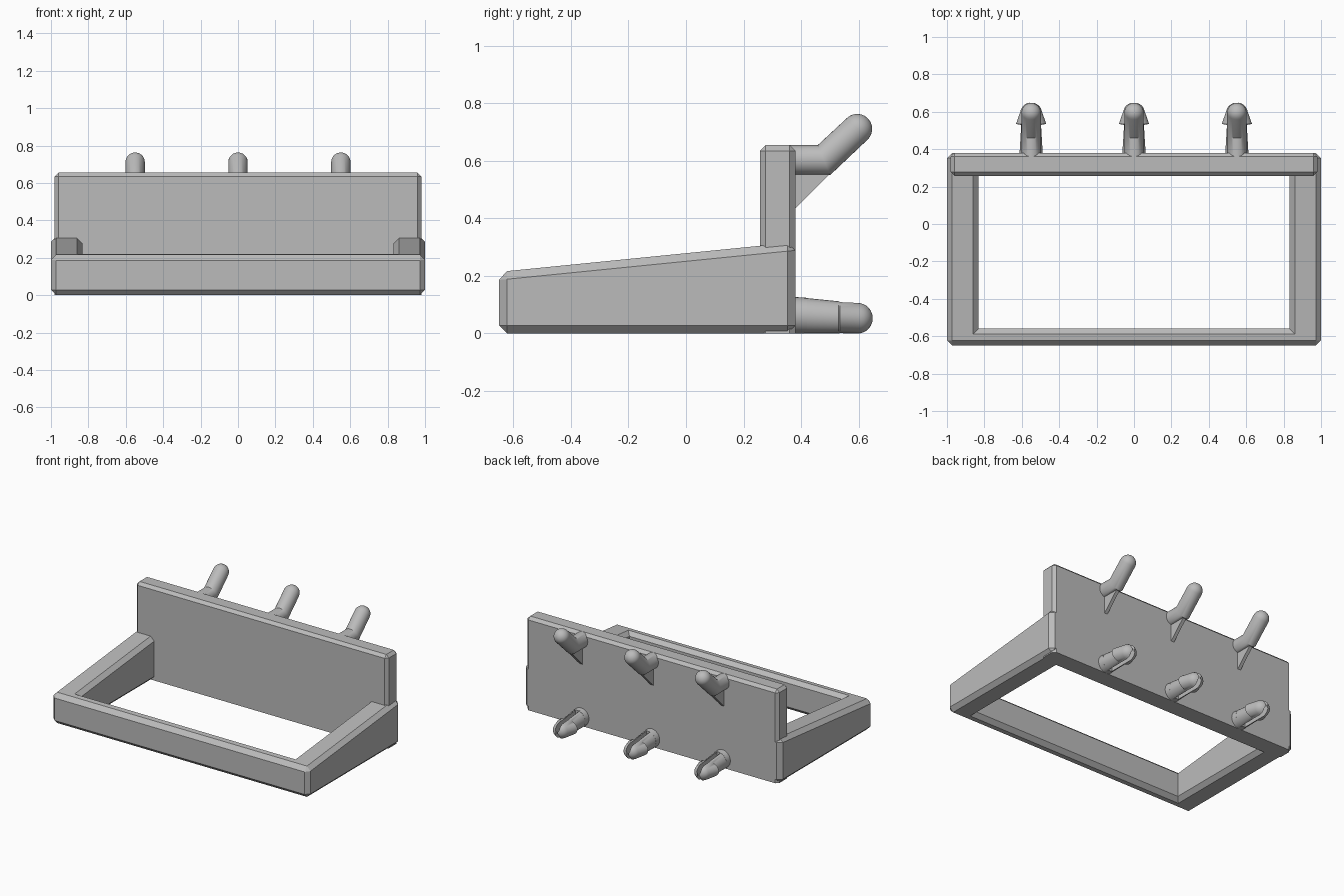
import bpy, bmesh, math
from mathutils import Vector

cube = bpy.data.objects.get("Cube")
if cube:
    bpy.data.objects.remove(cube)

grey = bpy.data.materials.new("light_grey")
grey.use_nodes = True
color = (0.5, 0.5, 0.5, 1)
grey.diffuse_color = color
grey.node_tree.nodes["Principled BSDF"].inputs["Base Color"].default_value = color

FRONT, BACK = -0.65, 0.38
PLATE_FRONT = 0.257


def finish(bm, name, smooth=False):
    bmesh.ops.recalc_face_normals(bm, faces=bm.faces)
    mesh = bpy.data.meshes.new(name)
    bm.to_mesh(mesh)
    bm.free()
    mesh.materials.append(grey)
    obj = bpy.data.objects.new(name, mesh)
    bpy.context.collection.objects.link(obj)
    if smooth:
        bpy.ops.object.select_all(action="DESELECT")
        obj.select_set(True)
        bpy.context.view_layer.objects.active = obj
        bpy.ops.object.shade_smooth_by_angle(angle=math.radians(35))
    return obj


def chamfer(bm, width, keep_sharp):
    """Chamfer every edge except those the rule keeps sharp."""
    edges = [e for e in bm.edges if not keep_sharp(e)]
    bmesh.ops.bevel(bm, geom=edges, offset=width, segments=1,
                    affect="EDGES", clamp_overlap=True)


def loft(bm, rings):
    """Skin closed rings of points and cap both ends."""
    loops = [[bm.verts.new(p) for p in ring] for ring in rings]
    for a, b in zip(loops, loops[1:]):
        n = len(a)
        for i in range(n):
            bm.faces.new((a[i], a[(i + 1) % n], b[(i + 1) % n], b[i]))
    bm.faces.new(loops[0])
    bm.faces.new(loops[-1])


def top_height(y):
    return 0.214 + 0.1 * (y - FRONT)


# Open frame with a sloping top
def rectangle(x, y0, y1):
    return [(-x, y0), (x, y0), (x, y1), (-x, y1)]


bm = bmesh.new()
outer, inner = rectangle(1, FRONT, BACK), rectangle(0.832, -0.56, PLATE_FRONT + 0.01)
loops = []
for ring, top in ((outer, False), (outer, True), (inner, True), (inner, False)):
    loops.append([bm.verts.new((x, y, top_height(y) if top else 0)) for x, y in ring])
for a, b in zip(loops, loops[1:] + loops[:1]):
    for i in range(4):
        j = (i + 1) % 4
        bm.faces.new((a[i], a[j], b[j], b[i]))
bmesh.ops.recalc_face_normals(bm, faces=bm.faces)


def inside_corner_or_mitre(e):
    a, b = (v.co for v in e.verts)
    upright = (a - b).xy.length < 0.001
    mitre = abs(a.x - b.x) > 0.01 and abs(a.y - b.y) > 0.01
    return mitre or (upright and abs(a.x) < 0.9)


chamfer(bm, 0.028, inside_corner_or_mitre)
finish(bm, "shelf_frame")

# Upright back plate
bm = bmesh.new()
bmesh.ops.create_cube(bm, size=1)
for v in bm.verts:
    v.co = (v.co.x * 1.96,
            BACK if v.co.y > 0 else PLATE_FRONT,
            0.655 if v.co.z > 0 else 0)
chamfer(bm, 0.02, lambda e: all(v.co.z < 0.01 for v in e.verts))
finish(bm, "back_plate")

# Pegs on the back
R = 0.052
SIDES = 32


def upper_hook(x):
    def ring(y, z, r, tilt):
        up = Vector((0, -math.sin(tilt), math.cos(tilt)))
        return [Vector((x, y, z)) + Vector((r * math.cos(t), 0, 0)) + up * r * math.sin(t)
                for t in (math.tau * i / SIDES for i in range(SIDES))]

    lean = math.radians(45)
    bend, tip = Vector((0.48, 0.603)), Vector((0.595, 0.711))
    mitre = ring(*bend, R, lean / 2)
    for p in mitre:
        d = p.z - bend.y
        p.z = bend.y + d / math.cos(lean / 2)
        p.y = bend.x + (p.y - bend.x) / math.cos(lean / 2)
    rings = [ring(0.36, bend.y, R, 0), mitre]
    for k in range(8):
        a = math.radians(85) * k / 7
        c = tip + Vector((1, 1)).normalized() * R * math.sin(a)
        rings.append(ring(c.x, c.y, R * math.cos(a), lean))
    bm = bmesh.new()
    loft(bm, rings)
    finish(bm, "upper_hook", True)

    # Thin triangular brace below the hook
    bm = bmesh.new()
    corners = [(0.37, 0.425), (0.50, 0.555), (0.48, 0.6), (0.37, 0.6)]
    loft(bm, [[(x + s, y, z) for y, z in corners] for s in (-0.012, 0.012)])
    finish(bm, "hook_brace")


def lower_peg(x):
    def ring(y, cz, rx, rz, side, gap):
        pts = []
        for i in range(SIDES):
            t = math.tau * i / SIDES
            dx = rx * math.cos(t)
            if side:
                dx = side * max(side * dx, min(gap, rx * 0.9))
            pts.append((x + dx, y, cz + rz * math.sin(t)))
        return pts

    # Solid root
    bm = bmesh.new()
    loft(bm, [ring(0.36, 0.064, 0.062, 0.064, 0, 0), ring(0.42, 0.062, 0.06, 0.062, 0, 0)])
    finish(bm, "lower_peg_root", True)

    # Two prongs split by a slot, each with a barb and a rounded end
    profile = [(0.41, 0.062, 0.06, 0.062), (0.53, 0.056, 0.053, 0.056),
               (0.535, 0.055, 0.081, 0.054), (0.60, 0.053, 0.058, 0.053)]
    for k in range(1, 8):
        a = math.radians(84) * k / 7
        profile.append((0.597 + R * math.sin(a), 0.053, 0.057 * math.cos(a), 0.053 * math.cos(a)))
    for side in (-1, 1):
        bm = bmesh.new()
        loft(bm, [ring(*p, side, 0.014) for p in profile])
        bmesh.ops.remove_doubles(bm, verts=bm.verts, dist=0.00001)
        finish(bm, "lower_peg_prong", True)


for x in (-0.55, 0, 0.55):
    upper_hook(x)
    lower_peg(x)
